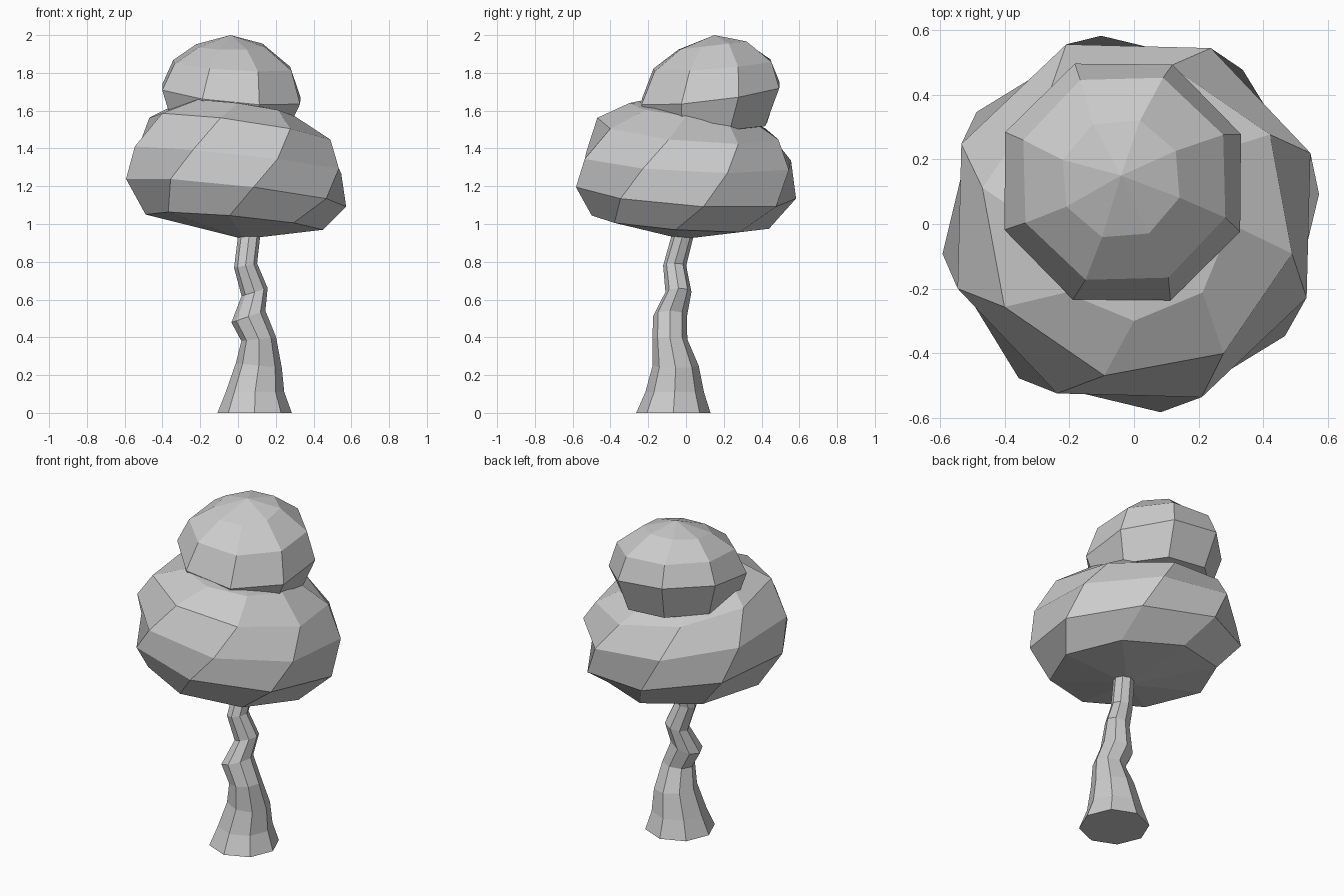
import bpy, bmesh
from math import cos, sin, radians, pi

SIDES = 8


def loft(name, rings, bottom=None, top=None):
    """Skin tilted rings (cx, cy, z, radius, slope_x, slope_y, phase) and close the ends."""
    bm = bmesh.new()
    loops = []
    for cx, cy, z, r, sx, sy, phase in rings:
        loop = []
        for i in range(SIDES):
            a = radians(phase) + 2 * pi * i / SIDES
            dx, dy = r * cos(a), r * sin(a)
            loop.append(bm.verts.new((cx + dx, cy + dy, z + sx * dx + sy * dy)))
        loops.append(loop)
    for lo, hi in zip(loops, loops[1:]):
        for i in range(SIDES):
            j = (i + 1) % SIDES
            bm.faces.new((lo[i], lo[j], hi[j], hi[i]))
    for loop, tip in ((loops[0], bottom), (loops[-1], top)):
        if tip is None:
            bm.faces.new(loop)
        else:
            v = bm.verts.new(tip)
            for i in range(SIDES):
                bm.faces.new((loop[i], loop[(i + 1) % SIDES], v))
    bmesh.ops.recalc_face_normals(bm, faces=bm.faces)
    mesh = bpy.data.meshes.new(name)
    bm.to_mesh(mesh)
    bm.free()
    obj = bpy.data.objects.new(name, mesh)
    bpy.context.collection.objects.link(obj)
    return obj


# crooked trunk with flared foot
loft("trunk", [
    (0.088, -0.067, 0.00, 0.197, 0, 0, 0),
    (0.090, -0.060, 0.11, 0.155, 0, 0, 0),
    (0.110, -0.055, 0.25, 0.122, -0.1, 0, 0),
    (0.110, -0.085, 0.39, 0.092, 0.1, 0, 0),
    (0.055, -0.085, 0.51, 0.090, 0.35, 0, 0),
    (0.088, -0.040, 0.64, 0.069, 0.3, 0, 0),
    (0.040, -0.060, 0.78, 0.061, 0.2, 0, 0),
    (0.058, -0.020, 0.93, 0.059, 0, 0, 0),
    (0.058, -0.010, 1.05, 0.058, 0, 0, 0),
])

# wide lower crown, twisting a little at each ring
loft("lower_crown", [
    (-0.02, -0.03, 1.010, 0.470, -0.09, -0.07, -3),
    (-0.01, 0.00, 1.165, 0.590, -0.115, -0.07, 9),
    (0.00, 0.01, 1.340, 0.585, -0.11, -0.05, 21),
    (0.01, 0.01, 1.505, 0.490, -0.14, -0.09, 33),
    (0.00, 0.00, 1.610, 0.300, -0.13, -0.10, 45),
], bottom=(0.03, -0.02, 0.92), top=(0.0, 0.0, 1.65))

# smaller upper crown, set back and tilted
loft("upper_crown", [
    (-0.04, 0.12, 1.520, 0.330, -0.08, 0.03, 20),
    (-0.035, 0.13, 1.690, 0.395, -0.10, 0.12, 22),
    (-0.03, 0.14, 1.840, 0.335, -0.06, 0.08, 24),
    (-0.04, 0.14, 1.945, 0.190, 0.0, 0.12, 27),
], bottom=(-0.04, 0.12, 1.48), top=(-0.04, 0.15, 2.0))
